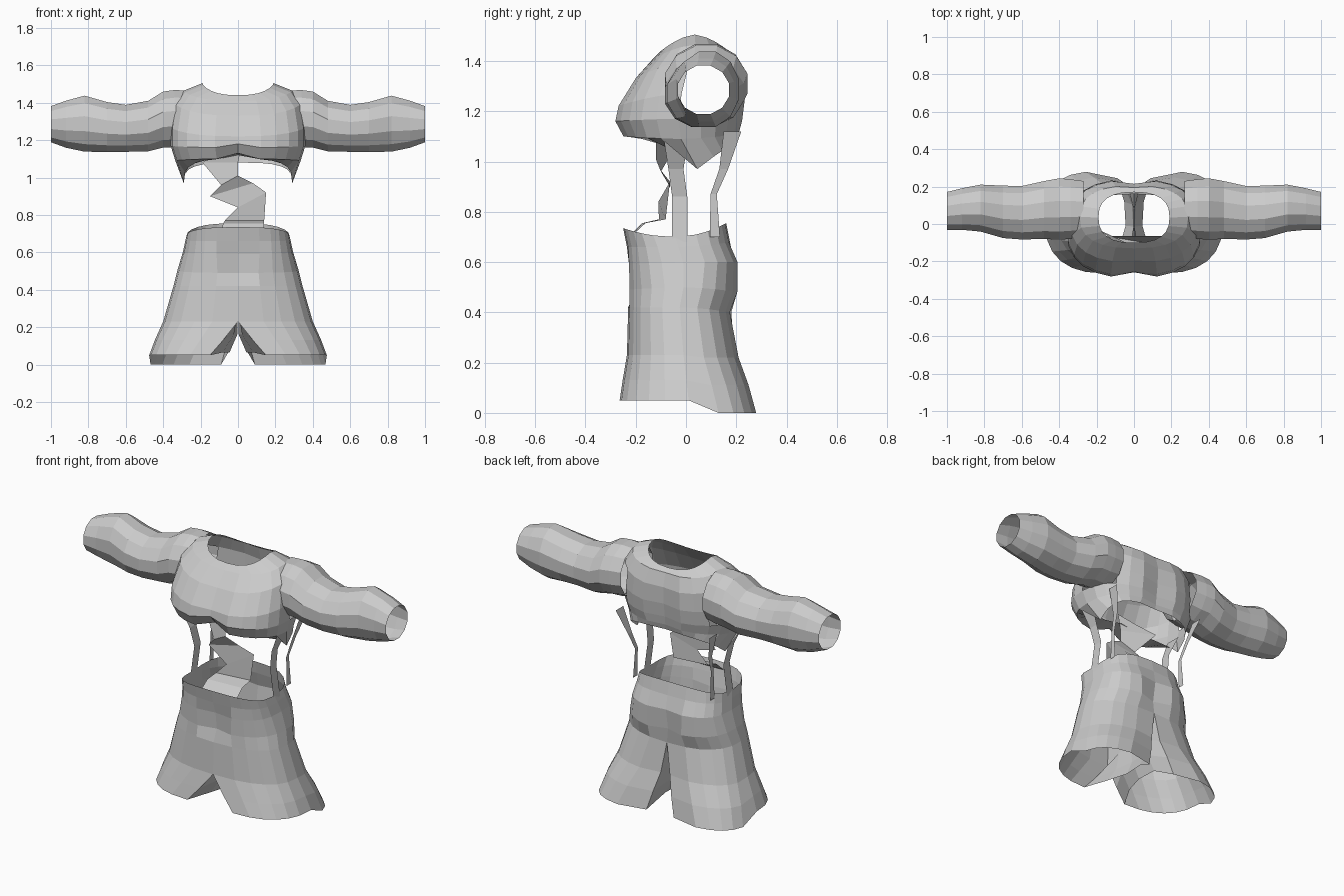
import bpy, bmesh, math

if "Cube" in bpy.data.objects:
    bpy.data.objects.remove(bpy.data.objects["Cube"])

cloth = bpy.data.materials.new("grey cloth")
cloth.diffuse_color = (0.6, 0.6, 0.6, 1)
cloth.use_nodes = True
cloth.node_tree.nodes["Principled BSDF"].inputs["Base Color"].default_value = cloth.diffuse_color


def make(name, verts, faces, mirror=True, cut=None):
    me = bpy.data.meshes.new(name)
    bm = bmesh.new()
    vs = [bm.verts.new(v) for v in verts]
    for f in faces:
        bm.faces.new([vs[i] for i in f])
    if cut:
        gone = [f for f in bm.faces if cut(f.calc_center_median())]
        bmesh.ops.delete(bm, geom=gone, context='FACES')
    bmesh.ops.recalc_face_normals(bm, faces=bm.faces[:])
    bm.to_mesh(me)
    bm.free()
    me.materials.append(cloth)
    ob = bpy.data.objects.new(name, me)
    bpy.context.collection.objects.link(ob)
    if mirror:
        m = ob.modifiers.new("mirror", 'MIRROR')
        m.use_clip = True
        m.merge_threshold = 0.001
    return ob


def loft(name, rings, closed, cut=None, mirror=True):
    n = len(rings[0])
    verts = [p for r in rings for p in r]
    faces = []
    for r in range(len(rings) - 1):
        for k in range(n if closed else n - 1):
            j = (k + 1) % n
            faces.append((r*n + k, r*n + j, (r+1)*n + j, (r+1)*n + k))
    return make(name, verts, faces, mirror, cut)


def power(v, p):
    return math.copysign(abs(v) ** p, v)


def half_ring(w, yf, yb, zf, zs, zb, front_crease=0, back_crease=0, lift=0,
              n=12, p=0.8, q=1.3):
    """Half of a body section, from front centre round the side to back centre."""
    pts = []
    for k in range(n + 1):
        t = math.pi * k / n
        c = math.cos(t)
        y = (yf + yb) / 2 - power(c, p) * (yb - yf) / 2
        z = zs + ((zf if c > 0 else zb) - zs) * abs(c) ** q
        x = w * abs(math.sin(t)) ** p
        if k == 0:
            y += front_crease
            z += lift
        if k == n:
            x, y = 0, y - back_crease
        pts.append((x, y, z))
    return pts


# shirt body: neckline, shoulders, bust and ragged lower edge
def armhole(c):
    return c.x > 0.25 and -0.04 < c.y < 0.18 and 1.16 < c.z < 1.40


loft("shirt_body", [
    half_ring(.19, -.10, .17, 1.44, 1.505, 1.44),
    half_ring(.29, -.13, .205, 1.41, 1.465, 1.42, 0, .01),
    half_ring(.34, -.205, .235, 1.33, 1.40, 1.34, .01, .02),
    half_ring(.36, -.275, .24, 1.22, 1.27, 1.24, .02, .03),
    half_ring(.36, -.288, .23, 1.16, 1.17, 1.16, .03, .03, .02),
    half_ring(.335, -.255, .215, 1.10, 1.09, 1.11, .04, .02, .03),
    half_ring(.29, -.11, .20, 1.10, .97, 1.08, 0, .01, .02, p=.65, q=.6),
], False, armhole)

# sleeves: x, centre y, centre z, radius y, radius z
sleeve = [(1.0, .07, 1.285, .105, .10), (.92, .08, 1.285, .115, .13),
          (.82, .085, 1.288, .13, .155), (.70, .065, 1.27, .145, .138),
          (.60, .06, 1.263, .148, .13), (.48, .075, 1.275, .16, .14),
          (.40, .08, 1.31, .17, .155), (.34, .08, 1.315, .165, .158),
          (.27, .08, 1.32, .155, .15)]
rings = []
for x, y, z, ry, rz in sleeve:
    rings.append([(x, y + ry*math.cos(a), z + rz*math.sin(a))
                  for a in [2*math.pi*(k + .5)/12 for k in range(12)]])
loft("sleeve", rings, True)

# shorts: hips from waist to crotch level
hip_end = half_ring(.345, -.23, .18, .42, .42, .40)
loft("shorts_hips", [
    half_ring(.272, -.25, .16, .735, .70, .755, p=.65),
    half_ring(.282, -.235, .175, .66, .66, .68, p=.67),
    half_ring(.295, -.232, .21, .59, .60, .60, .02, .02, p=.7),
    half_ring(.325, -.23, .21, .49, .50, .48, .03, .04),
    hip_end,
], False)


# shorts legs: flared tubes, squarer at the back, back hem lower than the front
def leg_ring(xif, xib, bulge, xo, yf, yb, zf, zb, rise=.03, tuck=0, pb=.8, n=12):
    pts = []
    for k in range(n + 1):
        t = math.pi * k / n
        p = pb if k > n / 2 else .8
        xi = xif + (xib - xif) * k / n
        s = max(0, math.sin(t)) ** p
        y = (yf + yb)/2 - power(math.cos(t), p) * (yb - yf)/2
        if k == n:
            y -= tuck
        pts.append((xi + (xo - xi)*s, y, zb if y > .07 else zf))
    for k in (1, 2, 3):
        s = k / 4
        x = xib + (xif - xib)*s - bulge*math.sin(math.pi*s)
        y = yb - tuck + (yf - yb + tuck)*s
        pts.append((max(x, .004), y, zf + rise))
    return pts


crotch = [(0, .08, .39), (0, -.025, .37), (0, -.13, .39)]
loft("shorts_leg", [
    hip_end + crotch,
    leg_ring(0, .03, .04, .40, -.235, .215, .23, .22, .04, .02, .75),
    leg_ring(.08, .06, .075, .445, -.252, .255, .13, .11, .03, .03, .68),
    leg_ring(.15, .09, .075, .475, -.264, .285, .05, 0, .015, .04, .62),
], True)


# thin cloth strips
def strip(name, left, right, mirror):
    loft(name, [[a, b] for a, b in zip(left, right)], False, None, mirror)


def side_strip(name, path):
    strip(name, [(x, y - w/2, z) for x, y, z, w in path],
          [(x, y + w/2, z) for x, y, z, w in path], True)


side_strip("front_side_strip", [(.325, -.04, 1.10, .10), (.27, -.04, .97, .06),
                                (.25, -.025, .86, .06), (.275, -.025, .68, .06)])
side_strip("back_side_strip", [(.31, .185, 1.12, .07), (.265, .15, .97, .035),
                               (.25, .11, .87, .025), (.255, .115, .70, .04)])


# torn zigzag strip hanging in front of the waist
def bow(pts):
    return [(x, y + 2.5*x*x, z) for x, y, z in pts]


strip("torn_front_strip",
      bow([(-.10, -.12, 1.14), (-.19, -.12, 1.08), (-.09, -.12, .96), (-.15, -.12, .90),
           (0, -.11, .84), (-.07, -.12, .77), (-.08, -.19, .755), (-.09, -.25, .70)]),
      bow([(.02, -.12, 1.18), (0, -.12, 1.08), (0, -.12, 1.01), (.08, -.12, .97),
           (.15, -.12, .92), (.14, -.13, .77), (.14, -.21, .755), (.14, -.27, .70)]), False)
